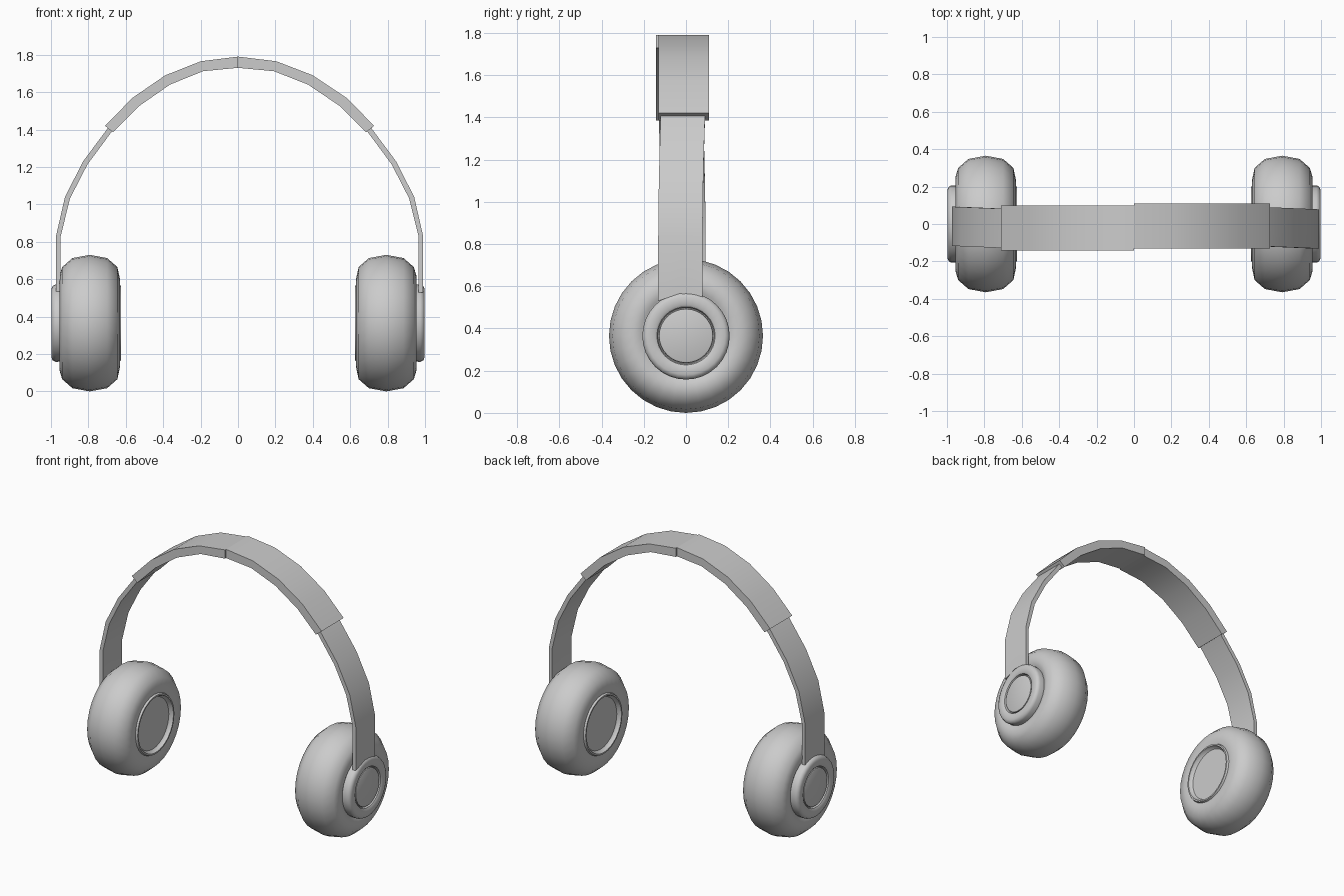
import bpy, bmesh, math

if "Cube" in bpy.data.objects:
    bpy.data.objects.remove(bpy.data.objects["Cube"])

def finish(name, bm, angle=40):
    bmesh.ops.recalc_face_normals(bm, faces=bm.faces)
    me = bpy.data.meshes.new(name)
    bm.to_mesh(me)
    bm.free()
    ob = bpy.data.objects.new(name, me)
    bpy.context.collection.objects.link(ob)
    bpy.ops.object.select_all(action='DESELECT')
    ob.select_set(True)
    bpy.context.view_layer.objects.active = ob
    bpy.ops.object.shade_smooth_by_angle(angle=math.radians(angle))
    return ob

def lathe(name, profile, side, n=32, cz=0.365):
    """Revolve (x, radius) points around the ear axis; open ends are capped."""
    bm = bmesh.new()
    rings = []
    for x, r in profile:
        rings.append([bm.verts.new((side * x, r * math.sin(2 * math.pi * i / n),
                                    cz + r * math.cos(2 * math.pi * i / n))) for i in range(n)])
    for a, b in zip(rings, rings[1:]):
        for i in range(n):
            j = (i + 1) % n
            bm.faces.new((a[i], a[j], b[j], b[i]))
    bm.faces.new(rings[0])
    bm.faces.new(rings[-1])
    return finish(name, bm)

def strip(name, outer, inner, half, centre, notch=0.0):
    """Closed band between two (x, z) paths; centre(x) gives the y middle."""
    bm = bmesh.new()
    rows = []
    for k, (o, i) in enumerate(zip(outer, inner)):
        yc = centre(o[0])
        lift = notch if k == 0 else 0
        row = []
        for p, order in ((o, (-1, 0, 1)), (i, (1, 0, -1))):
            for s in order:
                row.append(bm.verts.new((p[0], yc + s * half, p[1] + (lift if s == 0 else 0))))
        rows.append(row)
    for a, b in zip(rows, rows[1:]):
        for i in range(6):
            j = (i + 1) % 6
            bm.faces.new((a[i], a[j], b[j], b[i]))
    for r in (rows[0], rows[-1]):
        bm.faces.new((r[0], r[1], r[4], r[5]))
        bm.faces.new((r[1], r[2], r[3], r[4]))
    return finish(name, bm)

# Profiles (distance along x, radius)
cushion = [(0.65, 0.175), (0.64, 0.185), (0.625, 0.19), (0.625, 0.2), (0.638, 0.205), (0.632, 0.24),
           (0.645, 0.30), (0.70, 0.348), (0.793, 0.365), (0.885, 0.348),
           (0.94, 0.30), (0.955, 0.25), (0.945, 0.215), (0.93, 0.19)]
cap = [(0.93, 0.205), (0.975, 0.207), (0.99, 0.20), (0.997, 0.185), (0.997, 0.15),
       (0.99, 0.138), (0.975, 0.133), (0.975, 0.129), (0.987, 0.127), (0.99, 0.12)]

# Band paths for the right half (x, z)
arm_out = [(0.99, 0.53), (0.99, 0.83), (0.942, 1.04), (0.845, 1.23), (0.70, 1.425), (0.60, 1.52)]
arm_in = [(0.965, 0.53), (0.965, 0.83), (0.915, 1.032), (0.822, 1.213), (0.68, 1.405), (0.58, 1.50)]
pad_out = [(0.728, 1.42), (0.58, 1.57), (0.40, 1.69), (0.205, 1.765), (0, 1.79)]
pad_in = [(0.685, 1.385), (0.545, 1.525), (0.375, 1.64), (0.192, 1.712), (0, 1.73)]

for side, label in ((1, "right"), (-1, "left")):
    # Ear cup and its outer cap
    lathe(label + "_ear_cushion", cushion, side)
    lathe(label + "_ear_cap", cap, side)

    # Metal arm, slightly twisted about the vertical axis
    dx = 0 if side > 0 else 0.017
    flip = lambda pts: [(side * (x - dx * min(1, x / 0.6)), z) for x, z in pts]
    base = 0.015 if side > 0 else -0.053
    strip(label + "_headband_arm", flip(arm_out), flip(arm_in), 0.105,
          lambda x: base - 0.042 * x, 0.037)

    # Padded top half, each side offset a little in depth
    shift = -0.01 if side > 0 else -0.021
    strip(label + "_headband_pad", flip(pad_out), flip(pad_in), 0.12, lambda x: shift)
